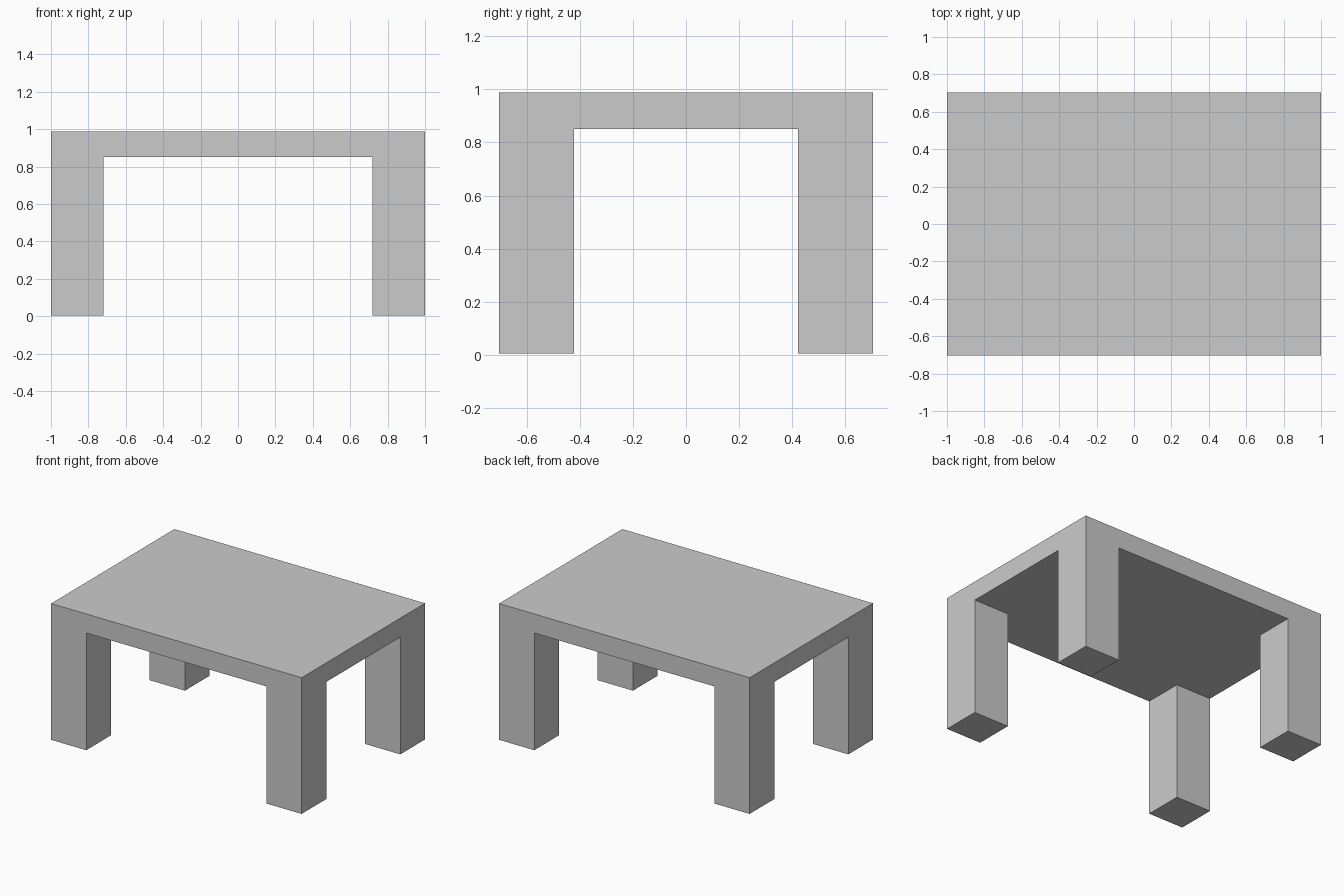
import bpy
import bmesh

if "Cube" in bpy.data.objects:
    bpy.data.objects.remove(bpy.data.objects["Cube"])

HX, HY, LEG = 1.0, 0.703, 0.281
FOOT, UNDER, TOP = 0.005, 0.85, 0.988

bm = bmesh.new()

# Underside grid: leg strip, middle, leg strip in each direction
xs = [-HX, -HX + LEG, HX - LEG, HX]
ys = [-HY, -HY + LEG, HY - LEG, HY]
grid = [[bm.verts.new((x, y, UNDER)) for y in ys] for x in xs]
cells = {}
for i in range(3):
    for j in range(3):
        cells[i, j] = bm.faces.new((grid[i][j], grid[i][j + 1],
                                    grid[i + 1][j + 1], grid[i + 1][j]))


def extrude(faces, z, keep):
    """Pull a set of faces to height z, optionally leaving the originals."""
    res = bmesh.ops.extrude_face_region(bm, geom=faces, use_keep_orig=keep)
    for v in res["geom"]:
        if isinstance(v, bmesh.types.BMVert):
            v.co.z = z
    if not keep:
        leftover = [f for f in faces if f.is_valid]
        bmesh.ops.delete(bm, geom=leftover, context='FACES_ONLY')


# Thick top, then four corner legs flush with its edges
extrude(list(cells.values()), TOP, True)
for i in (0, 2):
    for j in (0, 2):
        extrude([cells[i, j]], FOOT, False)

# Merge coplanar faces and tidy
bmesh.ops.dissolve_limit(bm, angle_limit=0.01, verts=bm.verts[:], edges=bm.edges[:])
bmesh.ops.recalc_face_normals(bm, faces=bm.faces[:])

mesh = bpy.data.meshes.new("table")
bm.to_mesh(mesh)
bm.free()
bpy.context.collection.objects.link(bpy.data.objects.new("table", mesh))
